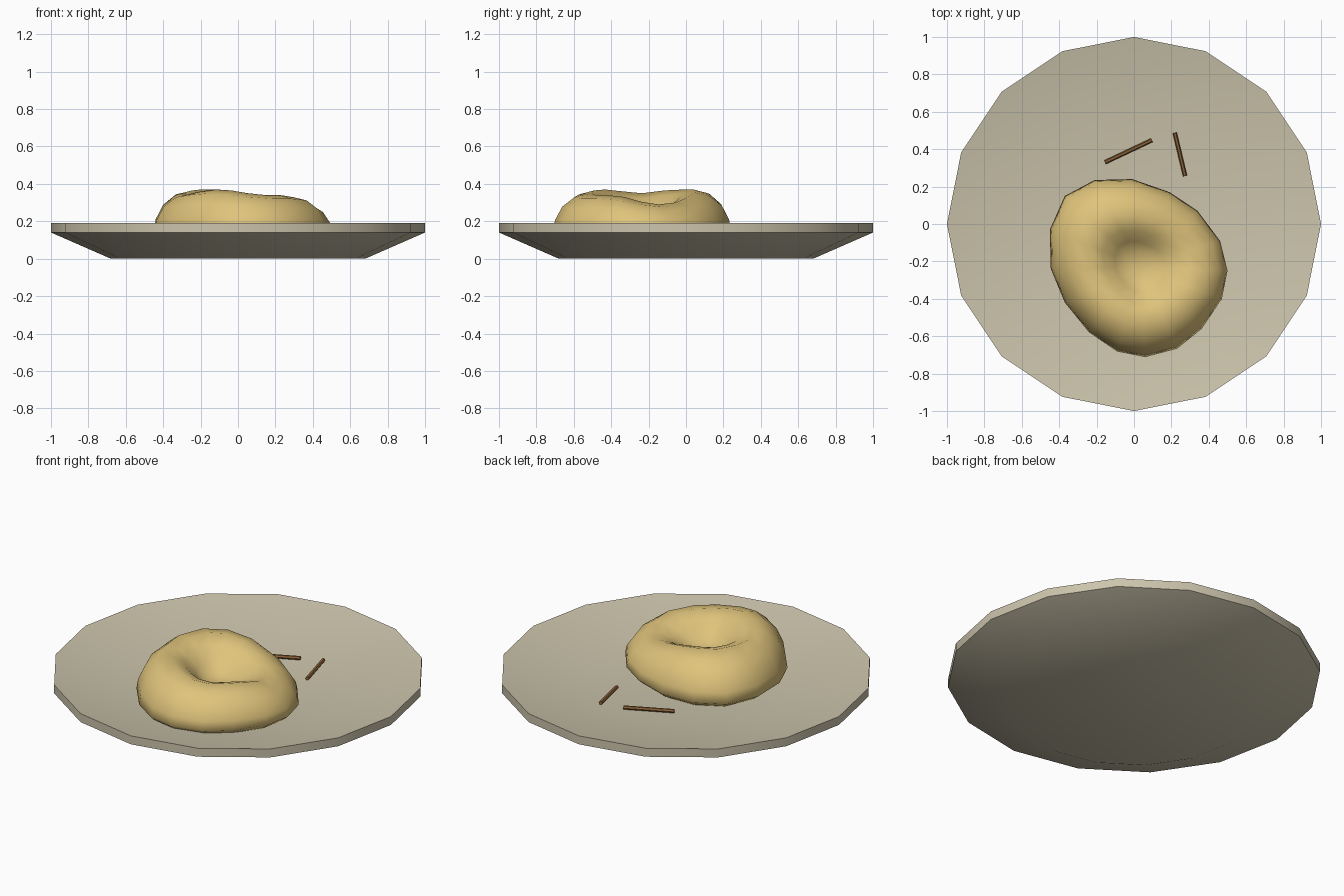
import bpy, math
from mathutils import Vector

if "Cube" in bpy.data.objects:
    bpy.data.objects.remove(bpy.data.objects["Cube"])


def material(name, rgb):
    m = bpy.data.materials.new(name)
    m.diffuse_color = (*rgb, 1)
    m.use_nodes = True
    m.node_tree.nodes["Principled BSDF"].inputs["Base Color"].default_value = m.diffuse_color
    return m


def make_object(name, verts, faces, mat, angle):
    mesh = bpy.data.meshes.new(name)
    mesh.from_pydata(verts, [], faces)
    mesh.materials.append(mat)
    ob = bpy.data.objects.new(name, mesh)
    bpy.context.collection.objects.link(ob)
    bpy.ops.object.select_all(action='DESELECT')
    ob.select_set(True)
    bpy.context.view_layer.objects.active = ob
    bpy.ops.object.shade_smooth_by_angle(angle=math.radians(angle))
    return ob


def loft(rings, start, end):
    """Join equal rings (bottom/outside first) and close both ends at a point."""
    n = len(rings[0])
    verts = [p for r in rings for p in r] + [start, end]
    s, e = len(verts) - 2, len(verts) - 1
    faces = []
    for k in range(len(rings) - 1):
        for i in range(n):
            j = (i + 1) % n
            faces.append((k*n + i, k*n + j, (k+1)*n + j, (k+1)*n + i))
    last = (len(rings) - 1) * n
    for i in range(n):
        j = (i + 1) % n
        faces += [(s, j, i), (e, last + i, last + j)]
    return verts, faces


SIDES = 16
WELL_Z = 0.11
cream = material("plate_cream", (0.60, 0.55, 0.41))
dough = material("bun_gold", (0.74, 0.55, 0.20))
brown = material("stick_brown", (0.28, 0.13, 0.04))

# Plate: revolved 16-sided profile
profile = [(0.68, 0.0), (1.0, 0.14), (1.0, 0.19), (0.58, WELL_Z)]
rings = [[(r * math.cos(math.tau * i / SIDES), r * math.sin(math.tau * i / SIDES), z)
          for i in range(SIDES)] for r, z in profile]
make_object("plate", *loft(rings, (0, 0, 0), (0, 0, WELL_Z)), cream, 30)

# Bun: uneven ring of dough, given by its outline and crest heights
outline = [(0.50, -0.25), (0.46, -0.09), (0.34, 0.07), (0.19, 0.17),
           (-0.01, 0.24), (-0.21, 0.235), (-0.37, 0.15), (-0.45, -0.03),
           (-0.445, -0.24), (-0.37, -0.42), (-0.24, -0.58), (-0.09, -0.68),
           (0.06, -0.71), (0.23, -0.665), (0.36, -0.56), (0.47, -0.40)]
crest = [0.305, 0.29, 0.30, 0.325, 0.355, 0.37, 0.37, 0.365,
         0.35, 0.36, 0.37, 0.365, 0.35, 0.34, 0.34, 0.33]
centre = Vector((0.04, -0.23))
base_z, hole_z = 0.15, 0.225
# (fraction of outline radius, fraction of crest height, reference height)
section = [(0.90, 0.0, WELL_Z + 0.002), (1.0, 0.0, base_z), (0.98, 0.28, base_z),
           (0.90, 0.64, base_z), (0.76, 0.90, base_z), (0.58, 1.0, base_z),
           (0.42, 0.86, base_z), (0.29, 0.35, hole_z), (0.17, 0.0, hole_z)]
rings = []
for s, f, ref in section:
    ring = []
    for p, h in zip(outline, crest):
        q = centre.lerp(Vector(p), s)
        ring.append((q.x, q.y, ref + f * (h - ref)))
    rings.append(ring)
make_object("bun", *loft(rings, (*centre, WELL_Z + 0.002), (*centre, hole_z - 0.003)),
            dough, 80)


# Sticks: thin six-sided rods lying on the plate
def stick(name, a, b, radius=0.011, n=6):
    a, b = Vector(a), Vector(b)
    d = (b - a).normalized()
    u = d.cross(Vector((0, 0, 1))).normalized()
    v = d.cross(u)
    rings = [[tuple(p + radius * (u * math.cos(math.tau * i / n) + v * math.sin(math.tau * i / n)))
              for i in range(n)] for p in (a, b)]
    make_object(name, *loft(rings, tuple(a), tuple(b)), brown, 30)


stick("long_stick", (-0.155, 0.33, 0.122), (0.095, 0.448, 0.122))
stick("short_stick", (0.218, 0.487, 0.13), (0.273, 0.257, 0.122))
